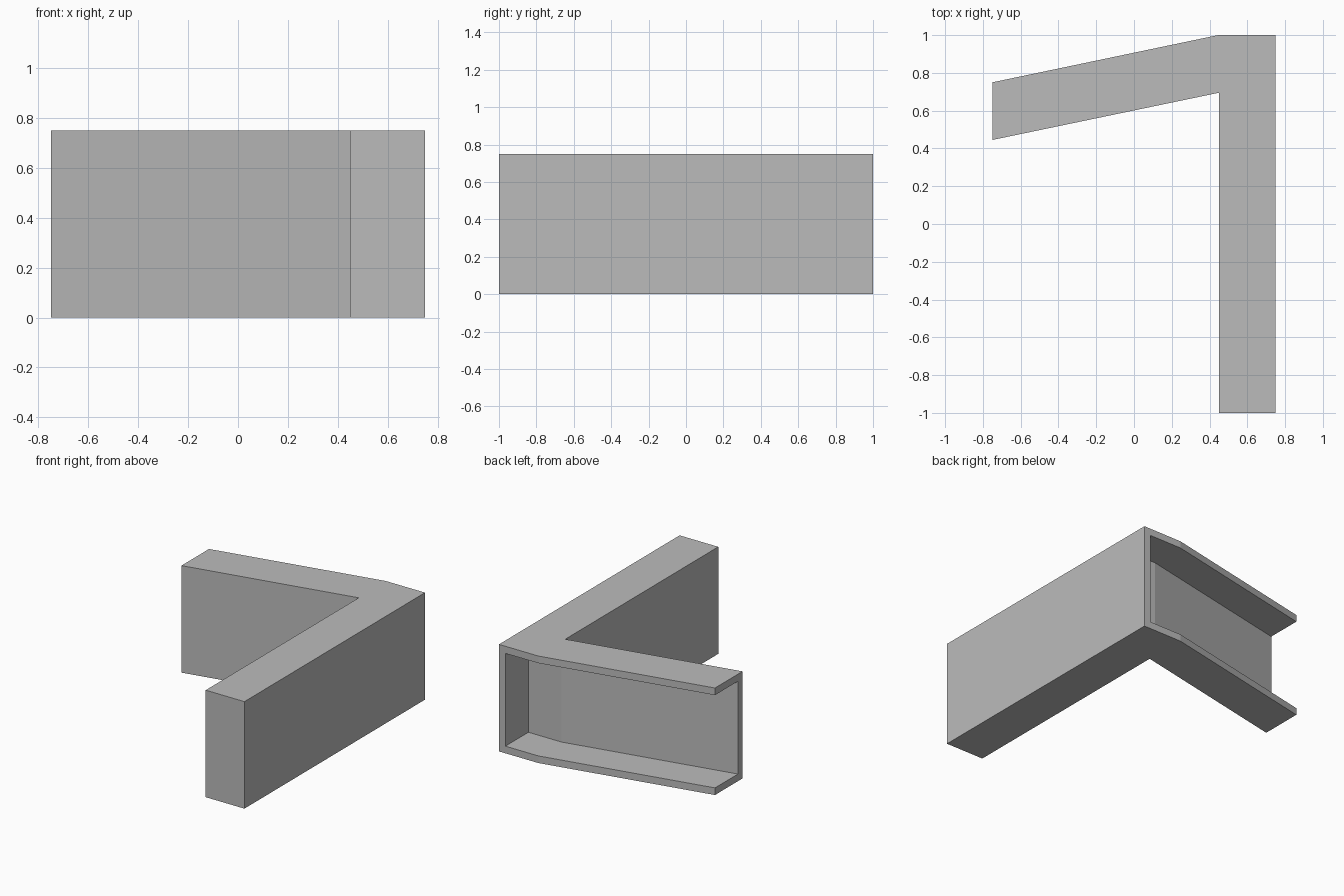
import bpy
import bmesh

if "Cube" in bpy.data.objects:
    bpy.data.objects.remove(bpy.data.objects["Cube"], do_unlink=True)

HEIGHT, WALL = 0.75, 0.05

grey = bpy.data.materials.new("plain_grey")
grey.use_nodes = True
grey.diffuse_color = (0.5, 0.5, 0.5, 1)
grey.node_tree.nodes["Principled BSDF"].inputs["Base Color"].default_value = (0.5, 0.5, 0.5, 1)


def prism(name, outline, z0, z1):
    """Extrude a plan outline straight up from z0 to z1."""
    bm = bmesh.new()
    base = bm.faces.new([bm.verts.new((x, y, z0)) for x, y in outline])
    top = bmesh.ops.extrude_face_region(bm, geom=[base])["geom"]
    bmesh.ops.translate(bm, vec=(0, 0, z1 - z0),
                        verts=[v for v in top if isinstance(v, bmesh.types.BMVert)])
    bmesh.ops.recalc_face_normals(bm, faces=bm.faces)
    mesh = bpy.data.meshes.new(name)
    bm.to_mesh(mesh)
    bm.free()
    mesh.materials.append(grey)
    obj = bpy.data.objects.new(name, mesh)
    bpy.context.collection.objects.link(obj)
    return obj


# Long straight leg joined to the slanted arm
body = prism("angled_channel_body", [
    (0.75, -1), (0.75, 1), (0.445, 1), (-0.75, 0.75),
    (-0.75, 0.445), (0.45, 0.695), (0.45, -1)], 0, HEIGHT)

# Channel hollow, open at the back and at the arm's free end
cutter = prism("channel_cutter", [
    (0.75 - WALL, 0.695 + WALL), (0.75 - WALL, 1.2), (-0.9, 1.2),
    (-0.9, 0.464), (0.445, 0.695 + WALL)], WALL, HEIGHT - WALL)
# Keep the web an even thickness along the arm
cutter.data.vertices[3].co.y = cutter.data.vertices[8].co.y = 0.695 + WALL - 1.345 * 0.25 / 1.2
cutter.hide_render = True

cut = body.modifiers.new("channel", 'BOOLEAN')
cut.operation = 'DIFFERENCE'
cut.solver = 'EXACT'
cut.object = cutter
bpy.context.view_layer.objects.active = body
bpy.ops.object.modifier_apply(modifier=cut.name)
bpy.data.objects.remove(cutter, do_unlink=True)
